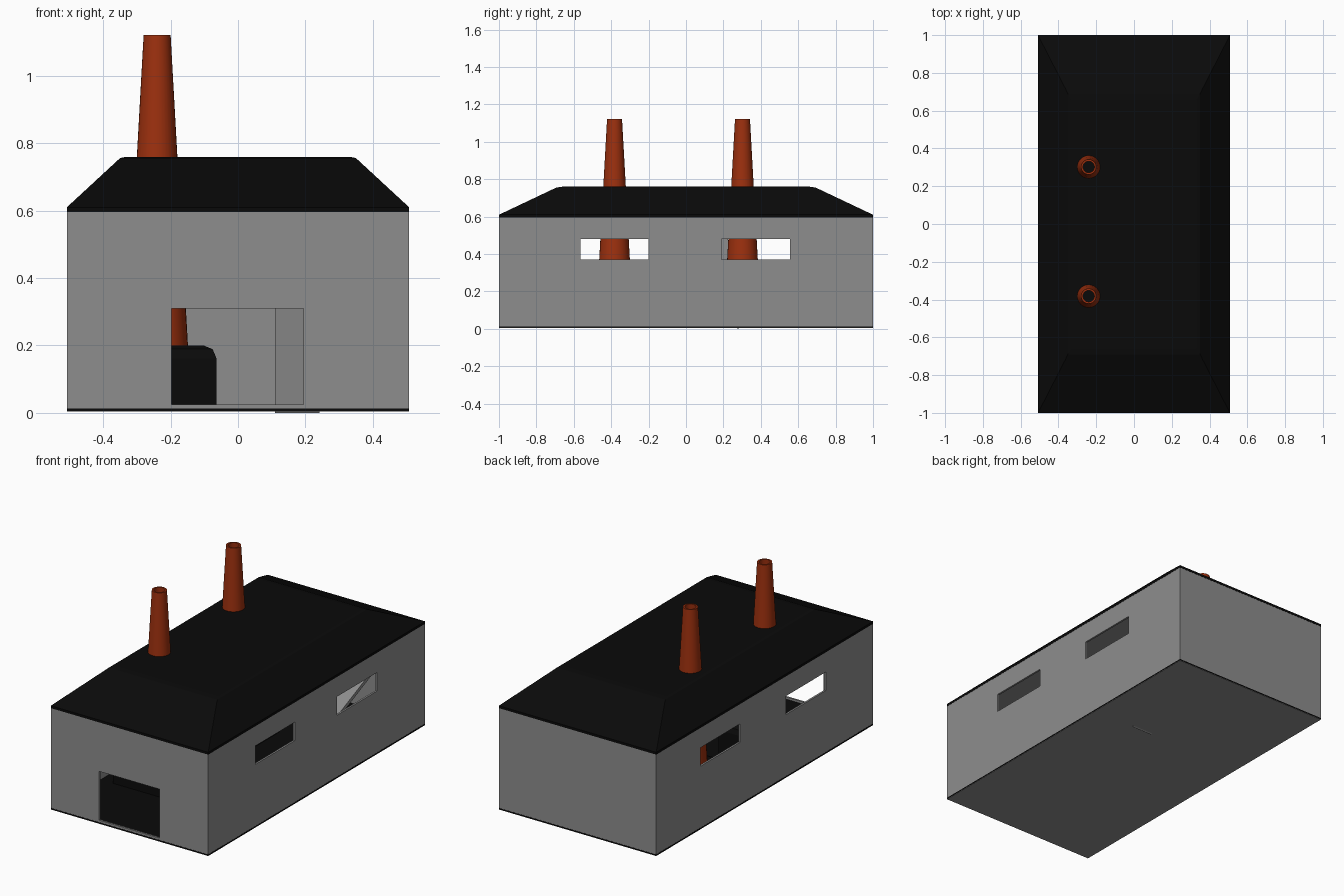
import bpy, bmesh, math

if "Cube" in bpy.data.objects:
    bpy.data.objects.remove(bpy.data.objects["Cube"])


def material(name, rgb):
    m = bpy.data.materials.new(name)
    m.diffuse_color = (*rgb, 1)
    m.use_nodes = True
    m.node_tree.nodes["Principled BSDF"].inputs["Base Color"].default_value = m.diffuse_color
    return m


black = material("black", (0.003, 0.003, 0.003))
brick = material("brick", (0.34, 0.03, 0.0045))
concrete = material("concrete", (0.27, 0.27, 0.27))


def finish(name, bm, mat=None):
    bmesh.ops.recalc_face_normals(bm, faces=bm.faces[:])
    me = bpy.data.meshes.new(name)
    bm.to_mesh(me)
    bm.free()
    ob = bpy.data.objects.new(name, me)
    bpy.context.collection.objects.link(ob)
    if mat:
        me.materials.append(mat)
    return ob


def add_box(bm, x0, x1, y0, y1, z0, z1):
    verts = bmesh.ops.create_cube(bm, size=1)["verts"]
    for v in verts:
        v.co.x = x0 if v.co.x < 0 else x1
        v.co.y = y0 if v.co.y < 0 else y1
        v.co.z = z0 if v.co.z < 0 else z1


def box(name, *dims, mat=None):
    bm = bmesh.new()
    add_box(bm, *dims)
    return finish(name, bm, mat)


def cut(target, cutter):
    mod = target.modifiers.new("cut", "BOOLEAN")
    mod.operation = "DIFFERENCE"
    mod.solver = "EXACT"
    mod.object = cutter
    cutter.hide_render = True
    bpy.context.view_layer.objects.active = target
    bpy.ops.object.modifier_apply(modifier=mod.name)
    bpy.data.objects.remove(cutter)


# Hollow walls with a door and four windows
T = 0.011
walls = box("walls", -0.507, 0.507, -0.999, 0.999, 0.004, 0.598, mat=concrete)
cut(walls, box("room_cutter", -0.507 + T, 0.507 - T, -0.999 + T, 0.999 - T, 0.01, 0.59, mat=concrete))
cut(walls, box("door_cutter", -0.197, 0.194, -1.1, -0.9, 0.025, 0.31, mat=concrete))
for side, y0, y1 in ((1, -0.565, -0.2), (1, 0.19, 0.557), (-1, -0.565, -0.2), (-1, 0.225, 0.59)):
    a, b = sorted((side * 0.4, side * 0.6))
    cut(walls, box("window_cutter", a, b, y0, y1, 0.372, 0.48, mat=concrete))

# Dark floor slab
box("floor", -0.508, 0.508, -1, 1, 0.006, 0.013, mat=black)

# Hipped roof built from stacked rectangular rings
bm = bmesh.new()
rings = []
for hx, hy, z in ((0.508, 1, 0.596), (0.508, 1, 0.61), (0.362, 0.715, 0.745),
                  (0.35, 0.69, 0.756), (0.332, 0.66, 0.76)):
    rings.append([bm.verts.new((sx * hx, sy * hy, z))
                  for sx, sy in ((-1, -1), (1, -1), (1, 1), (-1, 1))])
for lo, hi in zip(rings, rings[1:]):
    for i in range(4):
        j = (i + 1) % 4
        bm.faces.new((lo[i], lo[j], hi[j], hi[i]))
bm.faces.new(rings[0][::-1])
bm.faces.new(rings[-1])
finish("roof", bm, black)

# Furnaces with bevelled tops, each carrying a tapered hollow chimney
CX, N = -0.24, 32
for label, cy in (("front", -0.382), ("rear", 0.302)):
    bm = bmesh.new()
    add_box(bm, CX - 0.176, CX + 0.176, cy - 0.176, cy + 0.176, 0.012, 0.2)
    top = [e for e in bm.edges if all(v.co.z > 0.1 for v in e.verts)]
    bmesh.ops.bevel(bm, geom=top, offset=0.038, segments=2, profile=0.5, affect="EDGES")
    finish(label + "_furnace", bm, black)

    bm = bmesh.new()
    loops = []
    for r, z in ((0.092, 0.19), (0.04, 1.122), (0.03, 1.122), (0.08, 0.19)):
        loops.append([bm.verts.new((CX + r * math.cos(2 * math.pi * i / N),
                                    cy + r * math.sin(2 * math.pi * i / N), z)) for i in range(N)])
    for k in range(4):
        p, q = loops[k], loops[(k + 1) % 4]
        for i in range(N):
            j = (i + 1) % N
            bm.faces.new((p[i], p[j], q[j], q[i]))
    ob = finish(label + "_chimney", bm, brick)
    bpy.ops.object.select_all(action="DESELECT")
    ob.select_set(True)
    bpy.context.view_layer.objects.active = ob
    bpy.ops.object.shade_smooth_by_angle(angle=math.radians(35))

# Sloping ramp rising to the back wall
bm = bmesh.new()
profile = ((0.275, 0.0), (0.266, 0.02), (0.988, 0.334), (0.988, 0.312))
face = bm.faces.new([bm.verts.new((0.11, y, z)) for y, z in profile])
ext = bmesh.ops.extrude_face_region(bm, geom=[face])["geom"]
bmesh.ops.translate(bm, vec=(0.132, 0, 0), verts=[g for g in ext if isinstance(g, bmesh.types.BMVert)])
finish("ramp", bm, concrete)
